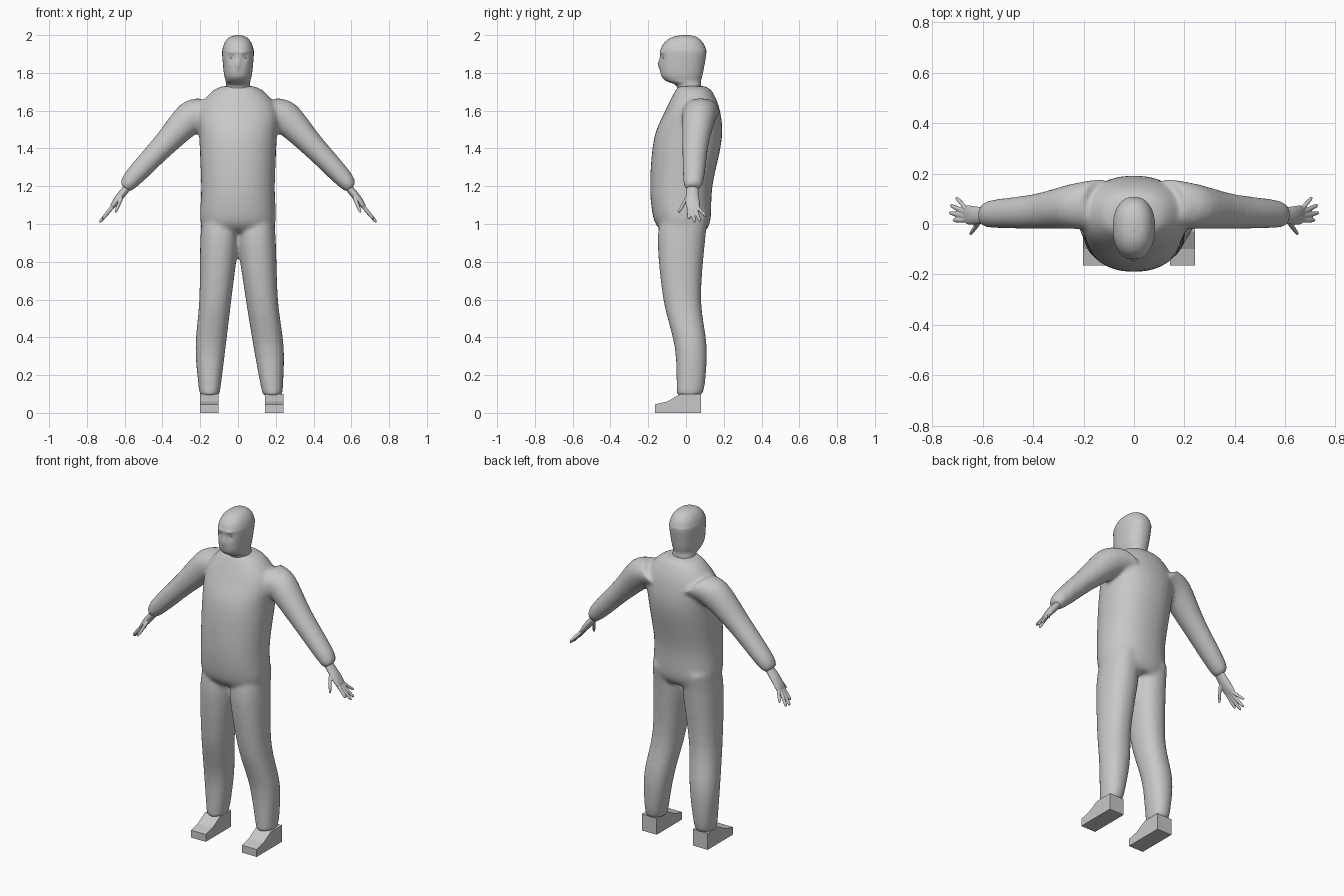
import bpy, bmesh
from math import cos, sin, pi, radians, exp
from mathutils import Vector

default_cube = bpy.data.objects.get("Cube")
if default_cube:
    bpy.data.objects.remove(default_cube, do_unlink=True)

tone = (.58, .58, .58, 1)
grey = bpy.data.materials.new("plain_grey")
grey.use_nodes = True
grey.diffuse_color = tone
grey.node_tree.nodes["Principled BSDF"].inputs["Base Color"].default_value = tone


def smooth_rows(rows, steps):
    """Catmull-Rom interpolation between the given sections."""
    rows = [Vector(row) for row in rows]
    last = len(rows) - 1
    result = []
    for index in range(last):
        before, start = rows[max(index - 1, 0)], rows[index]
        end, after = rows[index + 1], rows[min(index + 2, last)]
        leave, arrive = (end - before) / 2, (after - start) / 2
        for step in range(steps):
            t = step / steps
            blend = t * t * (3 - 2 * t)
            result.append(start.lerp(end, blend)
                          + leave * t * (1 - t) ** 2 - arrive * t * t * (1 - t))
    return result + [rows[last]]


def loft(bm, rows, tilt=0, side=1, sides=32, steps=4, power=1):
    """Rows are x, y, z, half width, half depth; tilt leans the sections."""
    across = Vector((cos(tilt), 0, sin(tilt)))
    rings = []
    for x, y, z, width, depth in smooth_rows(rows, steps):
        ring = []
        for index in range(sides):
            angle = 2 * pi * index / sides
            u, v = [abs(wave) ** power * (1 if wave > 0 else -1)
                    for wave in (cos(angle), sin(angle))]
            point = Vector((x, y + depth * v, z)) + across * width * u
            ring.append(bm.verts.new((point.x * side, point.y, point.z)))
        rings.append(ring)
    for lower, upper in zip(rings, rings[1:]):
        for index in range(sides):
            bm.faces.new((lower[index - 1], lower[index], upper[index], upper[index - 1]))
    bm.faces.new(rings[0])
    bm.faces.new(rings[-1])


def upright(rows):
    """Turn z, centre x, half width, front y, back y into loft sections."""
    return [(x, (front + back) / 2, z, width, (back - front) / 2)
            for z, x, width, front, back in rows]


def finish(name, bm, voxel=0, relax=0, smooth=True):
    """Make the object; a voxel size blends overlapping lofts into one skin."""
    bmesh.ops.recalc_face_normals(bm, faces=bm.faces)
    mesh = bpy.data.meshes.new(name)
    bm.to_mesh(mesh)
    bm.free()
    mesh.materials.append(grey)
    for polygon in mesh.polygons:
        polygon.use_smooth = smooth
    part = bpy.data.objects.new(name, mesh)
    bpy.context.collection.objects.link(part)
    if voxel:
        skin = part.modifiers.new("blend", 'REMESH')
        skin.mode = 'VOXEL'
        skin.voxel_size = voxel
        skin.use_smooth_shade = True
        soften = part.modifiers.new("relax", 'SMOOTH')
        soften.iterations = relax


def stance(side, height):
    """The left leg swings slightly further out towards the ground."""
    return .04 * (1 - height) ** 2 if side > 0 else 0


# Suit: torso, sleeves and trouser legs blended into one skin
torso = [(.96, 0, .17, -.12, .1), (1.02, 0, .2, -.17, .13), (1.2, 0, .195, -.19, .14),
         (1.45, 0, .205, -.17, .19), (1.6, 0, .21, -.11, .18),
         (1.7, 0, .14, -.06, .14), (1.73, 0, .08, -.04, .1)]
sleeve = [(.13, .08, 1.6, .1, .1), (.24, .07, 1.57, .09, .09), (.39, .05, 1.42, .065, .07),
          (.56, .04, 1.24, .05, .056), (.6, .035, 1.19, .03, .04)]
leg = [(1.05, .1, .09, -.13, .12), (.9, .1, .1, -.15, .1), (.6, .12, .085, -.12, .08),
       (.35, .145, .08, -.06, .11), (.15, .15, .06, -.05, .1), (.09, .15, .05, -.05, .08)]
bm = bmesh.new()
loft(bm, upright(torso), power=.9)
for side in (-1, 1):
    loft(bm, sleeve, tilt=radians(43), side=side)
    planted = [(z, x + stance(side, z), *rest) for z, x, *rest in leg]
    loft(bm, upright(planted), side=side, power=.9)
finish("body_suit", bm, voxel=.011, relax=10)

# Head and neck: a short profile closed by a rounded crown
head = [(1.66, 0, .07, -.05, .08), (1.73, 0, .063, -.05, .08),
        (1.76, 0, .066, -.11, .08), (1.8, 0, .075, -.135, .09)]
for step in range(6):
    angle = radians(17 * step)
    shrink = cos(angle) ** .8
    head.append((1.9 + sin(angle) / 10, 0, .084 * shrink, -.137 * shrink, .107 * shrink))
bm = bmesh.new()
loft(bm, upright(head), sides=64, steps=6, power=.9)

# Face: soft bumps as x, z, x spread, z spread, outward push
nose = (0, 1.845, .011, .02, .013)
socket = (.034, 1.88, .016, .011, -.013)
brow = (.03, 1.91, .024, .008, .006)
for vert in bm.verts:
    if vert.co.y < -.04:
        for x, z, wide, tall, push in (nose, socket, brow):
            aside, above = (abs(vert.co.x) - x) / wide, (vert.co.z - z) / tall
            vert.co.y -= push * exp(-aside ** 2 - above ** 2)
finish("head", bm)

# Eyes: flattened balls set into the sockets
bm = bmesh.new()
for side in (-1, 1):
    ball = bmesh.ops.create_uvsphere(bm, u_segments=16, v_segments=10, radius=.011)["verts"]
    bmesh.ops.scale(bm, vec=(1.2, 1, .6), verts=ball)
    bmesh.ops.translate(bm, vec=(.034 * side, -.112, 1.88), verts=ball)
finish("eyes", bm)

# Hands: a flat palm, a thumb and four fanned fingers
palm = [(.58, .034, 1.2, .02, .03), (.63, .034, 1.14, .02, .036),
        (.66, .036, 1.1, .014, .038), (.67, .036, 1.09, .008, .03)]
digits = [(Vector((.62, 0, 1.13)), Vector((.65, -.04, 1.06)))]
for finger in range(4):
    reach = .108 - .015 * (finger - 1.3) ** 2
    knuckle = Vector((.665, .015 * (finger + 1), 1.09))
    digits.append((knuckle, knuckle + Vector((.64 * reach, .015 * finger, -.77 * reach))))
for side, label in ((-1, "right"), (1, "left")):
    bm = bmesh.new()
    loft(bm, palm, tilt=radians(40), side=side)
    for root, tip in digits:
        taper = [(*root.lerp(tip, along), thick, thick)
                 for along, thick in ((-.15, .011), (.5, .01), (.9, .008), (1, .003))]
        loft(bm, taper, tilt=radians(40), side=side, sides=12)
    finish(label + "_hand", bm, voxel=.004, relax=3)

# Shoes: a wedge side profile (y, z) pulled across the foot
outline = [(-.165, 0), (.08, 0), (.08, .1), (-.03, .1), (-.1, .06), (-.165, .045)]
for side, label in ((-1, "right"), (1, "left")):
    inner = .102 + stance(side, 0)
    bm = bmesh.new()
    sole_side = bm.faces.new([bm.verts.new((inner * side, y, z)) for y, z in outline])
    pulled = bmesh.ops.extrude_face_region(bm, geom=[sole_side])["geom"]
    bmesh.ops.translate(bm, vec=(side / 10, 0, 0),
                        verts=[item for item in pulled if isinstance(item, bmesh.types.BMVert)])
    finish(label + "_shoe", bm, smooth=False)
